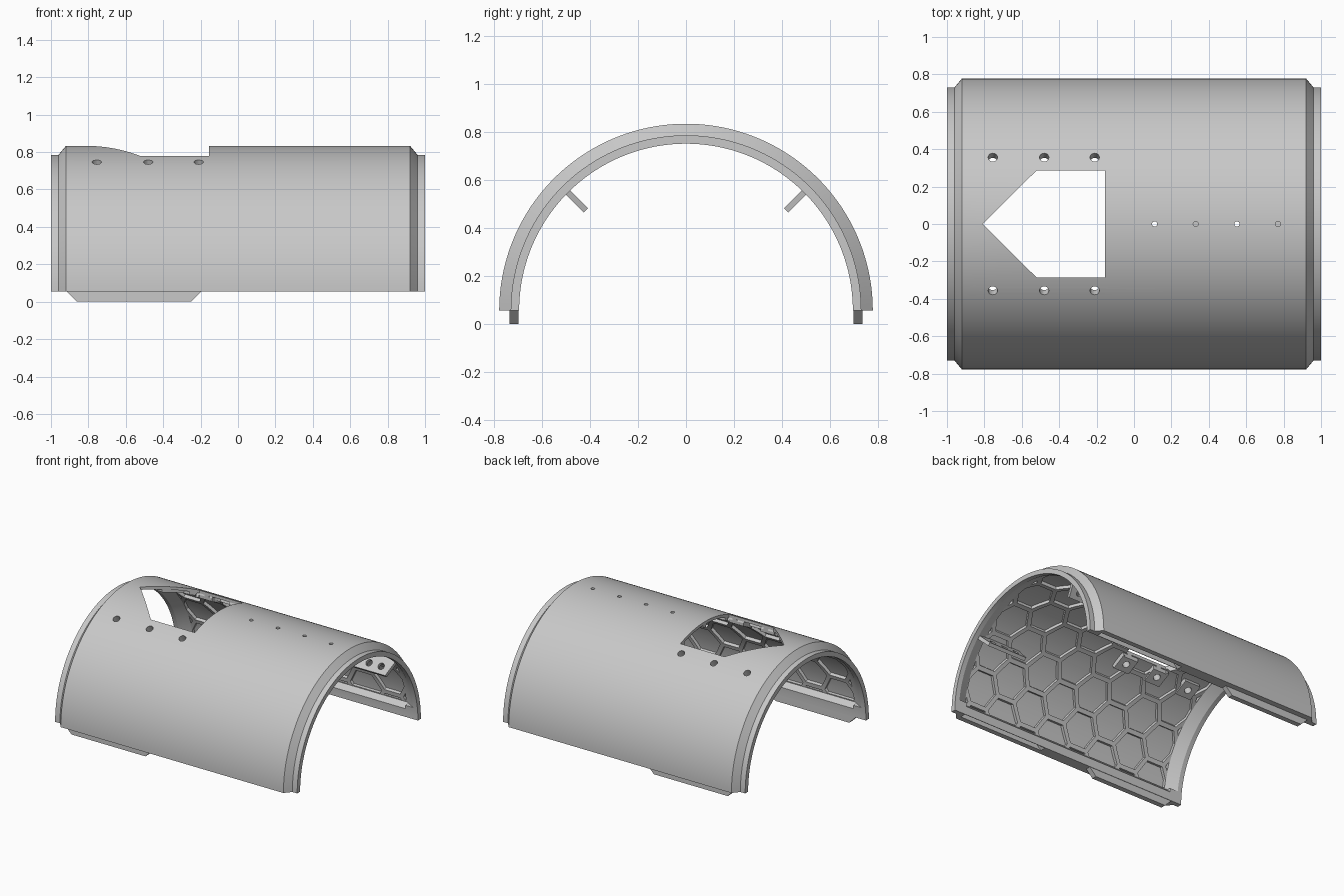
import bpy, bmesh
from math import sin, cos, pi, sqrt
from mathutils import Matrix, Vector

if "Cube" in bpy.data.objects:
    bpy.data.objects.remove(bpy.data.objects["Cube"], do_unlink=True)

BASE = 0.055                       # height of the cylinder axis
R_OUT, R_FRAME, R_RIB, R_FLOOR = 0.778, 0.695, 0.735, 0.757

grey = bpy.data.materials.new("plain_grey")
grey.use_nodes = True
grey.diffuse_color = (0.58, 0.58, 0.58, 1)
grey.node_tree.nodes["Principled BSDF"].inputs["Base Color"].default_value = grey.diffuse_color


def finish(bm, name):
    bmesh.ops.recalc_face_normals(bm, faces=bm.faces)
    me = bpy.data.meshes.new(name)
    bm.to_mesh(me)
    bm.free()
    me.materials.append(grey)
    ob = bpy.data.objects.new(name, me)
    bpy.context.collection.objects.link(ob)
    return ob


def revolve(name, half, a0, steps):
    """Sweep a mirrored (x, radius) outline over the half circle, with capped ends."""
    profile = half + [(-x, r) for x, r in reversed(half)]
    bm = bmesh.new()
    rings = []
    for i in range(steps + 1):
        a = a0 + (pi - 2 * a0) * i / steps
        rings.append([bm.verts.new((x, r * cos(a), BASE + r * sin(a))) for x, r in profile])
    n = len(profile)
    for p, q in zip(rings, rings[1:]):
        for j in range(n):
            k = (j + 1) % n
            bm.faces.new((p[j], p[k], q[k], q[j]))
    bm.faces.new(rings[0])
    bm.faces.new(rings[-1])
    return finish(bm, name)


def add_prism(bm, points, depth):
    """Extrude a flat outline by a vector."""
    face = bm.faces.new([bm.verts.new(p) for p in points])
    out = bmesh.ops.extrude_face_region(bm, geom=[face], use_keep_orig=True)
    verts = [v for v in out["geom"] if isinstance(v, bmesh.types.BMVert)]
    bmesh.ops.translate(bm, verts=verts, vec=depth)


def radial_frame(x, angle, r):
    """Local z points outward, local y runs along the axis."""
    out = Vector((0, cos(angle), sin(angle)))
    along = Vector((1, 0, 0))
    m = Matrix((along.cross(out), along, out)).transposed().to_4x4()
    m.translation = Vector((x, 0, BASE)) + out * r
    return m


def add_cylinder(bm, matrix, radius, depth, sides):
    bmesh.ops.create_cone(bm, cap_ends=True, segments=sides, radius1=radius,
                          radius2=radius, depth=depth, matrix=matrix)


def boolean(target, tool, operation):
    mod = target.modifiers.new("cut", "BOOLEAN")
    mod.operation, mod.solver, mod.object = operation, "EXACT", tool
    bpy.context.view_layer.objects.active = target
    bpy.ops.object.modifier_apply(modifier=mod.name)
    bpy.data.objects.remove(tool, do_unlink=True)


# Half-round shell with chamfered, stepped ends
shell = revolve("shell", [(1, R_FRAME), (1, 0.73), (0.96, 0.73), (0.92, R_OUT)], 0, 96)

# Thinner inner wall, leaving a raised frame with sloped sides
hollow = revolve("hollow", [(0.975, 0.65), (0.975, 0.69), (0.885, R_RIB)], 0.13, 90)
boolean(shell, hollow, "DIFFERENCE")
bm = bmesh.new()
for s in (-1, 1):
    add_prism(bm, [(-0.9, s * r * cos(a), BASE + r * sin(a)) for r, a in
                   ((0.66, 0.05), (R_RIB, 0.131), (0.66, 0.14))], (1.8, 0, 0))
boolean(shell, finish(bm, "rail_slopes"), "DIFFERENCE")

# Shallow honeycomb pockets in the inner wall
column, step, rib = 0.22, pi / 9, 0.03
bm = bmesh.new()
for col in range(-5, 5):
    for row in range(-5, 5):
        a = pi / 2 + (row + 0.5 * (col % 2)) * step
        if -0.1 < a < pi + 0.1:
            add_cylinder(bm, radial_frame(column * (col + 0.5), a, 0.755),
                         column / 1.5 - rib / sqrt(3), 0.09, 6)
pockets = finish(bm, "pockets")
boolean(pockets, revolve("trim", [(0.88, 0.6), (0.88, R_FLOOR)], 0.14, 90), "INTERSECT")
boolean(shell, pockets, "DIFFERENCE")

# Screw pads inside the shell
screws = [(x, pi / 2 + s * 0.476) for x in (-0.755, -0.48, -0.21) for s in (-1, 1)]
bm = bmesh.new()
for x, a in screws:
    bmesh.ops.create_cube(bm, size=1, matrix=radial_frame(x, a, 0.743)
                          @ Matrix.Diagonal((0.12, 0.13, 0.04, 1)))
boolean(shell, finish(bm, "pads"), "UNION")

# Arrow-shaped opening, screw holes, shallow pin holes and edge grooves
bm = bmesh.new()
w = 0.287
add_prism(bm, [(-0.81, 0, 0.4), (-0.52, -w, 0.4), (-0.155, -w, 0.4),
               (-0.155, w, 0.4), (-0.52, w, 0.4)], (0, 0, 0.6))
for x, a in screws:
    add_cylinder(bm, radial_frame(x, a, 0.73), 0.025, 0.3, 20)
for i in range(4):
    add_cylinder(bm, radial_frame(0.11 + 0.22 * i, pi / 2, 0.8), 0.014, 0.11, 16)
for s in (-1, 1):
    y = s * 0.72 - 0.021
    add_prism(bm, [(0.19, y, BASE - 0.01), (0.92, y, BASE - 0.01),
                   (0.86, y, BASE + 0.045), (0.25, y, BASE + 0.045)], (0, 0.042, 0))
boolean(shell, finish(bm, "openings"), "DIFFERENCE")

for s, label in ((-1, "front"), (1, "back")):
    # Locating tab under the long edge
    bm = bmesh.new()
    y = s * 0.717 - 0.019
    add_prism(bm, [(-0.915, y, BASE), (-0.86, y, 0), (-0.25, y, 0), (-0.195, y, BASE)],
              (0, 0.038, 0))
    finish(bm, label + "_locating_tab")

    # Radial mounting plate with screw holes
    a = pi / 2 - s * pi / 4
    out = Vector((0, cos(a), sin(a)))
    normal = Vector((0, -sin(a), cos(a)))
    origin = Vector((0, 0, BASE))

    def spot(x, r, t):
        return origin + Vector((x, 0, 0)) + out * r + normal * t

    bm = bmesh.new()
    add_prism(bm, [spot(x, r, -0.013) for x, r in
                   ((0.57, 0.76), (0.61, 0.59), (0.93, 0.59), (0.96, 0.71), (0.87, 0.76))],
              normal * 0.026)
    plate = finish(bm, label + "_mounting_plate")
    bm = bmesh.new()
    for x in (0.67, 0.77, 0.87):
        m = normal.to_track_quat("Z", "Y").to_matrix().to_4x4()
        m.translation = spot(x, 0.645, 0)
        add_cylinder(bm, m, 0.024, 0.1, 20)
    boolean(plate, finish(bm, "plate_holes"), "DIFFERENCE")

# Smooth the curved faces, keep the edges crisp
for ob in bpy.context.view_layer.objects:
    ob.select_set(ob == shell)
bpy.context.view_layer.objects.active = shell
bpy.ops.object.shade_smooth_by_angle(angle=0.3)
